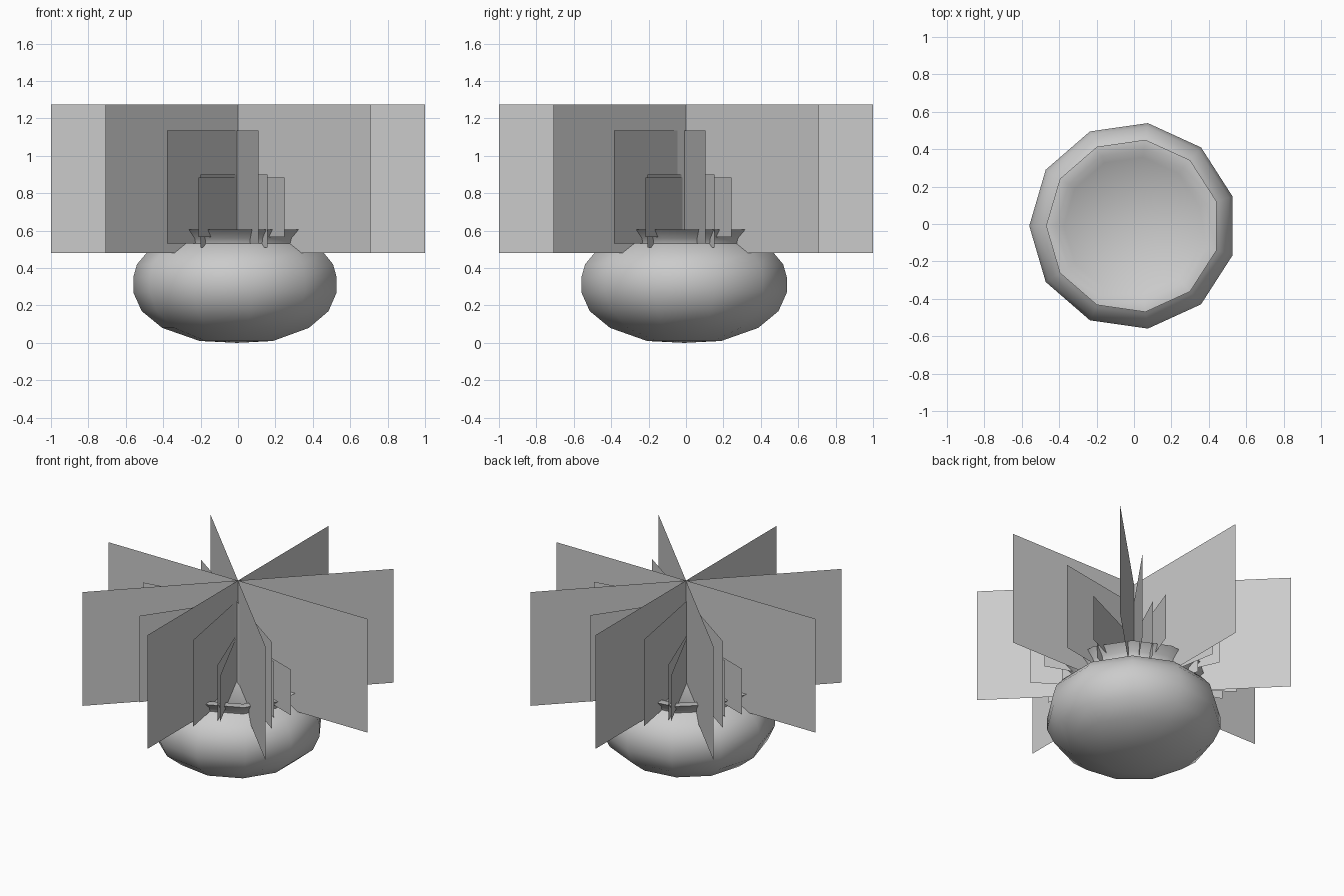
import bpy
import bmesh
from math import cos, sin, pi, radians

cube = bpy.data.objects.get("Cube")
if cube:
    bpy.data.objects.remove(cube, do_unlink=True)

grey = bpy.data.materials.new("light_grey")
grey.use_nodes = True
grey.diffuse_color = (0.6, 0.6, 0.6, 1)
grey.node_tree.nodes["Principled BSDF"].inputs["Base Color"].default_value = (0.6, 0.6, 0.6, 1)

CENTRE = (-0.005, -0.01)


def finish(name, bm, centre):
    mesh = bpy.data.meshes.new(name)
    bm.to_mesh(mesh)
    bm.free()
    obj = bpy.data.objects.new(name, mesh)
    obj.location = (*centre, 0)
    mesh.materials.append(grey)
    bpy.context.collection.objects.link(obj)
    return obj


def lathe(name, profile, sides, centre):
    """Revolve (radius, height) points; the first and last lie on the axis."""
    bm = bmesh.new()
    rings = []
    for r, z in profile[1:-1]:
        angles = [pi + 2 * pi * i / sides for i in range(sides)]
        rings.append([bm.verts.new((r * cos(a), r * sin(a), z)) for a in angles])
    base = bm.verts.new((0, 0, profile[0][1]))
    top = bm.verts.new((0, 0, profile[-1][1]))
    for i in range(sides):
        j = (i + 1) % sides
        bm.faces.new((base, rings[0][j], rings[0][i]))
        for a, b in zip(rings, rings[1:]):
            bm.faces.new((a[i], a[j], b[j], b[i]))
        bm.faces.new((rings[-1][i], rings[-1][j], top))
    return finish(name, bm, centre)


def card_fan(name, half_width, z0, z1, turn, centre):
    """Four upright cards crossing on one axis."""
    bm = bmesh.new()
    for k in range(4):
        a = radians(turn + 45 * k)
        x, y = half_width * cos(a), half_width * sin(a)
        corners = ((-x, -y, z0), (x, y, z0), (x, y, z1), (-x, -y, z1))
        bm.faces.new([bm.verts.new(c) for c in corners])
    return finish(name, bm, centre)


# Round pot with a flared rim and a soil disc inside
pot = lathe("pot", [(0, 0), (0.2, 0.01), (0.40, 0.08), (0.51, 0.17),
                    (0.555, 0.27), (0.555, 0.35), (0.535, 0.42), (0.48, 0.485),
                    (0.40, 0.53), (0.41, 0.56), (0.465, 0.605),
                    (0.41, 0.605), (0.37, 0.57), (0, 0.57)], 11, CENTRE)
bpy.ops.object.select_all(action='DESELECT')
pot.select_set(True)
bpy.context.view_layer.objects.active = pot
bpy.ops.object.shade_smooth_by_angle(angle=radians(65))

# Foliage cards, from the tall outer fan to the short inner ones
card_fan("outer_leaf_cards", 1.0, 0.48, 1.275, 0, (0, 0))
card_fan("middle_leaf_cards", 0.655, 0.53, 1.135, 10, CENTRE)
card_fan("inner_leaf_cards", 0.47, 0.51, 0.90, 20.3, CENTRE)
card_fan("low_leaf_cards", 0.60, 0.565, 0.885, 25, CENTRE)
